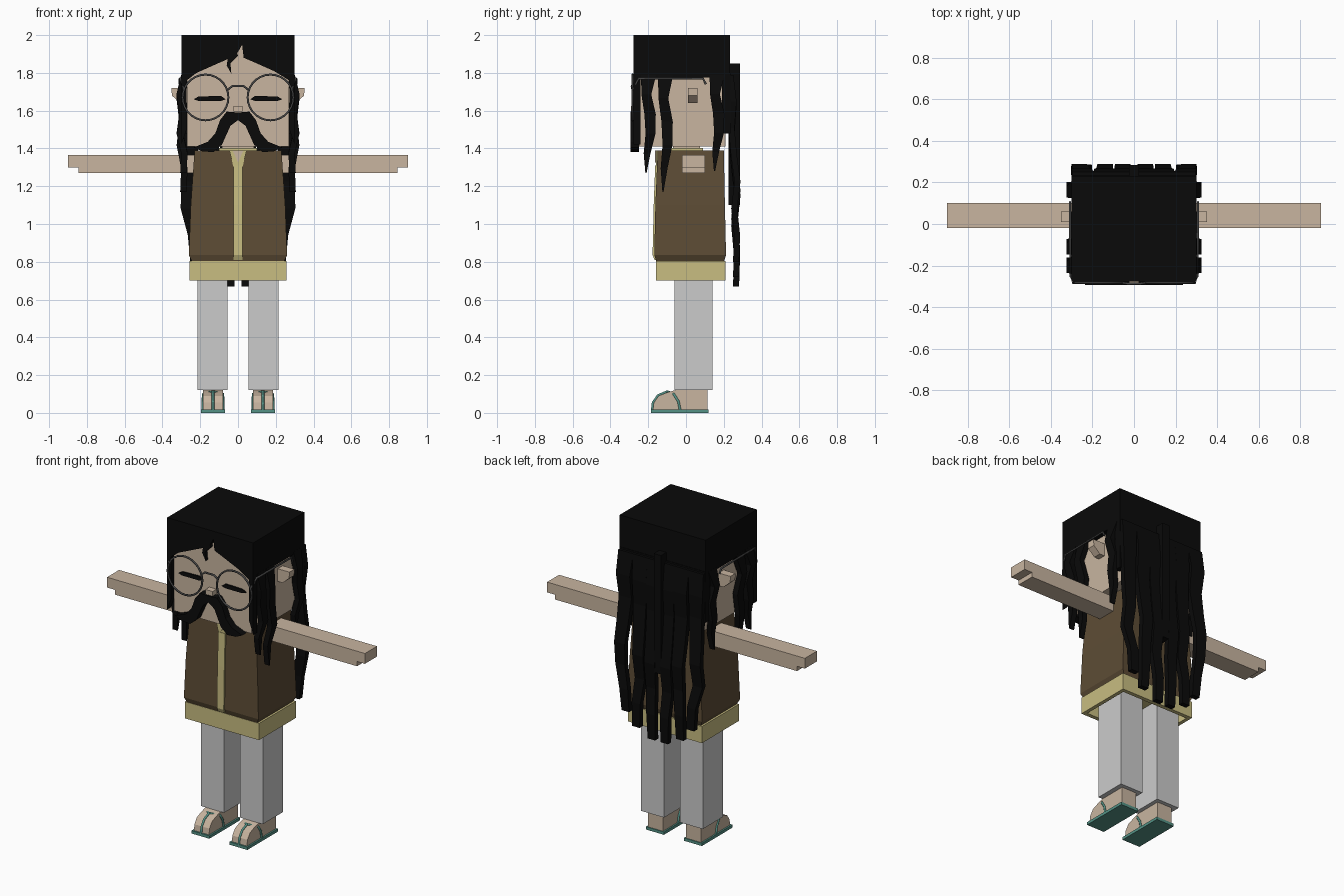
import bpy
import bmesh

cube = bpy.data.objects.get("Cube")
if cube:
    bpy.data.objects.remove(cube, do_unlink=True)


def material(name, r, g, b):
    m = bpy.data.materials.new(name)
    m.use_nodes = True
    m.diffuse_color = (r, g, b, 1)
    m.node_tree.nodes["Principled BSDF"].inputs["Base Color"].default_value = (r, g, b, 1)
    return m


SKIN = material("skin", .58, .46, .35)
HAIR = material("black_hair", .003, .003, .003)
VEST = material("brown_vest", .11, .073, .036)
SHIRT = material("pale_yellow_shirt", .58, .51, .22)
TROUSERS = material("light_grey_trousers", .6, .6, .6)
TEAL = material("teal_sandal", .09, .29, .24)
METAL = material("grey_metal", .06, .06, .06)


def finish(name, mat, bm, mirror):
    """Turn a bmesh into a named object, optionally mirrored across x."""
    bmesh.ops.recalc_face_normals(bm, faces=bm.faces)
    mesh = bpy.data.meshes.new(name)
    bm.to_mesh(mesh)
    bm.free()
    mesh.materials.append(mat)
    obj = bpy.data.objects.new(name, mesh)
    bpy.context.collection.objects.link(obj)
    if mirror:
        mod = obj.modifiers.new("Mirror", "MIRROR")
        mod.use_mirror_merge = False
    return obj


def loft(name, mat, rings, mirror=False):
    """Join rectangular sections given as (x, y, z, half width, half depth)."""
    bm = bmesh.new()
    corners = ((-1, -1), (1, -1), (1, 1), (-1, 1))
    loops = [[bm.verts.new((x + i * w, y + j * d, z)) for i, j in corners]
             for x, y, z, w, d in rings]
    for low, high in zip(loops, loops[1:]):
        for k in range(4):
            n = (k + 1) % 4
            bm.faces.new((low[k], low[n], high[n], high[k]))
    bm.faces.new(loops[0])
    bm.faces.new(loops[-1])
    return finish(name, mat, bm, mirror)


def box(name, mat, xs, ys, zs, mirror=False):
    x, w = sum(xs) / 2, (xs[1] - xs[0]) / 2
    y, d = sum(ys) / 2, (ys[1] - ys[0]) / 2
    return loft(name, mat, [(x, y, z, w, d) for z in zs], mirror)


def plate(name, mat, outline, axis, start, end, mirror=False):
    """Extrude a flat outline along x or y."""
    bm = bmesh.new()
    place = (lambda p, t: (t, p[0], p[1])) if axis == "x" else (lambda p, t: (p[0], t, p[1]))
    a = [bm.verts.new(place(p, start)) for p in outline]
    b = [bm.verts.new(place(p, end)) for p in outline]
    bm.faces.new(a)
    bm.faces.new(b)
    for k in range(len(a)):
        n = (k + 1) % len(a)
        bm.faces.new((a[k], a[n], b[n], b[k]))
    return finish(name, mat, bm, mirror)


def tube(name, mat, points, radius, signs=(1, -1), cyclic=False):
    """Thin bent wire, one spline for each side."""
    curve = bpy.data.curves.new(name, "CURVE")
    curve.dimensions = "3D"
    curve.bevel_depth = radius
    curve.bevel_resolution = 1
    curve.use_fill_caps = True
    for s in signs:
        spline = curve.splines.new("POLY")
        spline.points.add(len(points) - 1)
        for point, (x, y, z) in zip(spline.points, points):
            point.co = (s * x, y, z, 1)
        spline.use_cyclic_u = cyclic
    curve.materials.append(mat)
    bpy.context.collection.objects.link(bpy.data.objects.new(name, curve))


# Legs and feet
box("trouser_legs", TROUSERS, (.055, .215), (-.06, .14), (.12, .78), True)
foot = [(.115, .015), (.115, .125), (-.04, .125), (-.1, .108),
        (-.145, .09), (-.17, .055), (-.175, .015)]
plate("feet", SKIN, foot, "x", .08, .185, True)
box("sandal_soles", TEAL, (.07, .195), (-.185, .12), (0, .018), True)
top_strap = (.132, -.1, .113)
tube("sandal_side_straps", TEAL,
     [(.078, -.03, .01), (.078, -.04, .06), (.08, -.065, .1), top_strap,
      (.184, -.065, .1), (.187, -.04, .06), (.187, -.03, .01)], .007)
tube("sandal_toe_straps", TEAL,
     [top_strap, (.132, -.148, .093), (.132, -.175, .055), (.132, -.18, .01)], .007)

# Shirt hem, hollow underneath
loft("shirt_hem", SHIRT, [(0, .025, .77, .235, .16), (0, .025, .7, .235, .16),
                          (0, .025, .7, .258, .185), (0, .025, .805, .258, .185)])

# Flared vest with a turned-in lower lip
loft("vest", VEST, [(0, .022, .805, .245, .18), (0, .022, .835, .26, .19),
                    (0, .022, 1.1, .25, .184), (0, .025, 1.39, .23, .175)])
box("collar", SHIRT, (-.1, .1), (-.085, .09), (1.36, 1.402))
box("neck", SKIN, (-.085, .085), (-.07, .075), (1.38, 1.43))

# Front opening follows the slope of the vest
slope = ((.81, -.16), (.835, -.171), (1.1, -.165), (1.31, -.157))
loft("shirt_front", SHIRT, [(0, y, z, .024, .006) for z, y in slope])
plate("shirt_neckline", SHIRT, [(-.024, 1.3), (.024, 1.3), (.045, 1.388), (-.045, 1.388)],
      "y", -.16, -.152)
plate("open_neck", SKIN, [(0, 1.325), (.028, 1.389), (-.028, 1.389)], "y", -.163, -.155)

# Arms with a stepped hand tip
arm = [(.2, 1.27), (.845, 1.27), (.845, 1.3), (.9, 1.3), (.9, 1.365), (.2, 1.365)]
plate("arms", SKIN, arm, "y", -.02, .1, True)

# Head and face
box("head", SKIN, (-.27, .27), (-.25, .21), (1.41, 1.97))
loft("ears", SKIN, [(.285, .035, 1.64, .02, .025), (.3, .035, 1.68, .05, .025),
                    (.3, .035, 1.72, .052, .025)], True)
box("nose", SKIN, (-.025, .025), (-.29, -.245), (1.595, 1.625))
lash = [(.065, 1.66), (.09, 1.652), (.21, 1.652), (.235, 1.66), (.21, 1.675), (.09, 1.678)]
plate("closed_eyes", HAIR, lash, "y", -.259, -.249, True)
whisker = [(0, 1.55), (0, 1.59), (.06, 1.595), (.095, 1.55), (.12, 1.48), (.16, 1.435),
           (.235, 1.405), (.19, 1.385), (.13, 1.38), (.085, 1.42), (.04, 1.52)]
plate("moustache", HAIR, whisker, "y", -.293, -.248, True)

# Round glasses
bm = bmesh.new()
circle = bmesh.ops.create_circle(bm, segments=28, radius=.121)["verts"]
lens = [(.172 + v.co.x, -.283, 1.67 + v.co.y) for v in circle]
bm.free()
tube("glasses_rims", METAL, lens, .006, cyclic=True)
tube("glasses_bridge", METAL, [(-.056, -.283, 1.71), (-.03, -.287, 1.73),
                               (.03, -.287, 1.73), (.056, -.283, 1.71)], .006, (1,))
tube("glasses_temples", METAL, [(.285, -.283, 1.71), (.305, -.25, 1.77), (.308, .09, 1.77),
                                (.308, .105, 1.74)], .006)

# Square hair cap, fringe and back sheet
box("hair_cap", HAIR, (-.3, .3), (-.245, .232), (1.775, 2))
fringe = [(-.3, 2), (-.3, 1.42), (-.272, 1.5), (-.272, 1.76), (-.22, 1.8), (-.13, 1.84),
          (-.05, 1.875), (0, 1.91), (.022, 1.95), (.03, 1.88), (.1, 1.85), (.19, 1.81),
          (.272, 1.76), (.272, 1.5), (.3, 1.42), (.3, 2)]
plate("fringe", HAIR, fringe, "y", -.277, -.24)
wisp = [(-.01, 1.92), (-.055, 1.87), (-.06, 1.84), (-.035, 1.795), (-.04, 1.85), (0, 1.89)]
plate("forehead_wisp", HAIR, wisp, "y", -.272, -.249)
box("hair_back", HAIR, (-.3, .3), (.19, .235), (1.48, 1.8))

# Wavy locks on both sides: front, cheek and rear
sway = (0, .025, .01, .024, .0, .005)
widths = (.04, .026, .03, .026, .018, .003)
for label, y, tip in (("front", -.198, 1.27), ("cheek", -.108, 1.17), ("rear", .165, 1.28)):
    rings = []
    for k, (shift, half) in enumerate(zip(sway, widths)):
        z = 1.79 + (tip - 1.79) * k / 5
        drift = (0, -.012, .008, .01, -.008, -.014)[k]
        rings.append((.284 + shift, y + drift, z, .017, half))
    loft(label + "_side_locks", HAIR, rings, True)

# Long zigzag locks down the back
wave = (0, .014, 0, .01, .026, .006, .018, .01)
for label, x, tip, bend in (("outer", .245, .8, .018), ("middle", .145, .72, -.008),
                            ("inner", .05, .67, .005)):
    rings = []
    for k, lift in enumerate(wave):
        t = k / 7
        z = 1.79 + (tip - 1.79) * t
        side = x + bend * (0, .5, 0, .5, 1, 1.4, -.5, -1)[k]
        rings.append((side, .235 + lift + .02 * t, z, .052 - .026 * t, .016))
    loft(label + "_back_locks", HAIR, rings, True)
box("center_back_lock", HAIR, (-.025, .025), (.225, .285), (1.1, 1.85))
